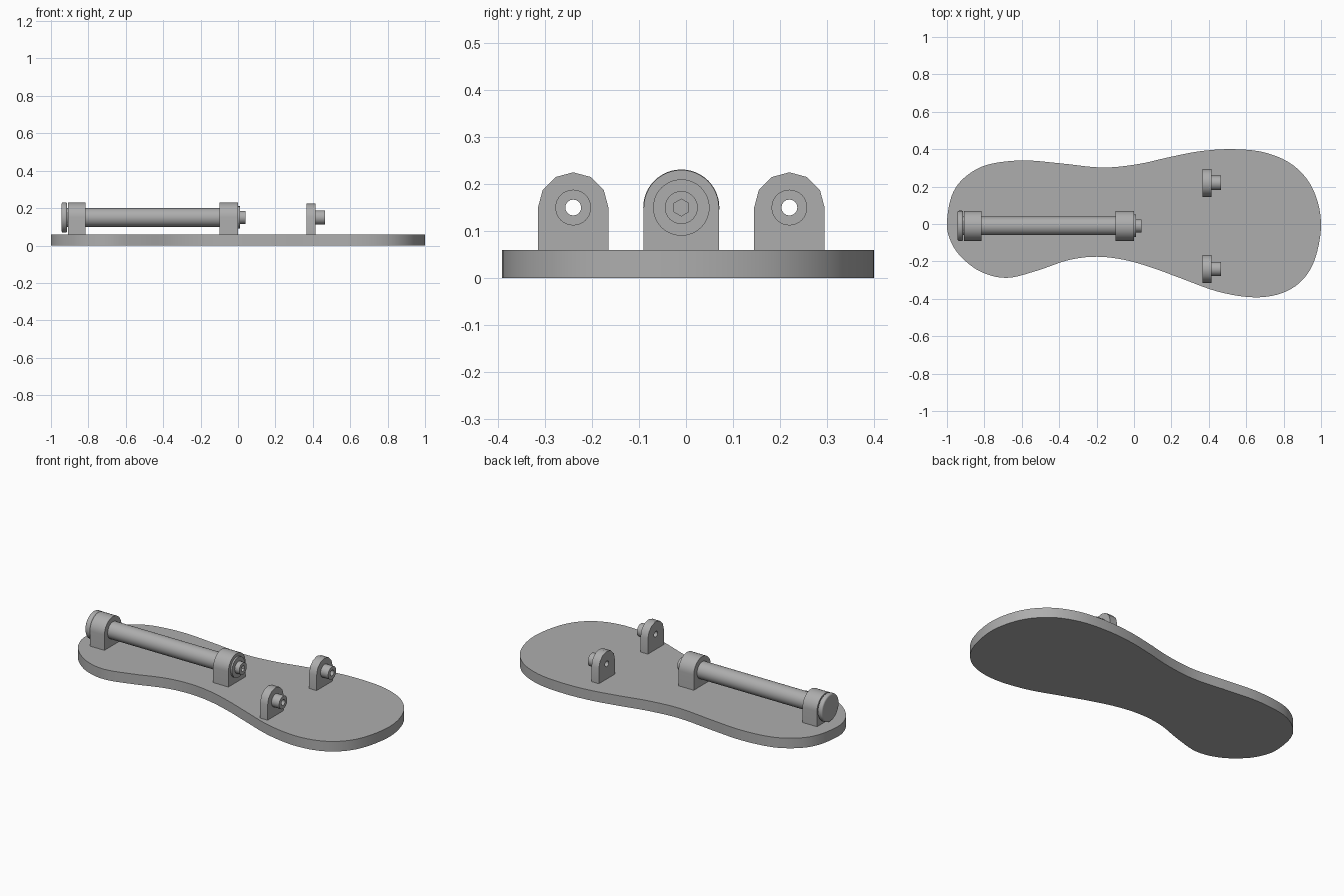
import bpy, bmesh
from math import sin, cos, pi, radians
from mathutils import Vector

cube = bpy.data.objects.get("Cube")
if cube:
    bpy.data.objects.remove(cube)

grey = bpy.data.materials.new("metal grey")
grey.use_nodes = True
grey.diffuse_color = (0.42, 0.42, 0.42, 1)
grey.node_tree.nodes["Principled BSDF"].inputs["Base Color"].default_value = grey.diffuse_color

AXLE_Y, AXLE_Z, BASE_TOP = -0.01, 0.15, 0.06


def circle(y, z, r, n=48, start=0.0):
    return [(y + r * cos(start + 2 * pi * i / n), z + r * sin(start + 2 * pi * i / n))
            for i in range(n)]


def arch(y, r, n):
    """Upright bracket outline with a rounded top."""
    top = [(y + r * cos(pi * i / n), AXLE_Z + r * sin(pi * i / n)) for i in range(n + 1)]
    return top + [(y - r, BASE_TOP), (y + r, BASE_TOP)]


def prism(name, loops, lo, hi, axis="x", bevel=0.0):
    """Extrude an outline, with optional hole loops, from lo to hi along an axis."""
    bm = bmesh.new()
    edges = []
    for loop in loops:
        vs = [bm.verts.new((lo, a, b) if axis == "x" else (a, b, lo)) for a, b in loop]
        edges += [bm.edges.new((v, vs[i - 1])) for i, v in enumerate(vs)]
    if len(loops) == 1:
        bm.faces.new(vs)
    else:
        bmesh.ops.triangle_fill(bm, edges=edges, use_beauty=True)
    shift = Vector((hi - lo, 0, 0)) if axis == "x" else Vector((0, 0, hi - lo))
    ext = bmesh.ops.extrude_face_region(bm, geom=bm.faces[:], use_keep_orig=True)
    bmesh.ops.translate(bm, vec=shift,
                        verts=[g for g in ext["geom"] if isinstance(g, bmesh.types.BMVert)])
    bmesh.ops.recalc_face_normals(bm, faces=bm.faces[:])
    mesh = bpy.data.meshes.new(name)
    bm.to_mesh(mesh)
    bm.free()
    mesh.materials.append(grey)
    ob = bpy.data.objects.new(name, mesh)
    bpy.context.collection.objects.link(ob)
    if bevel:
        mod = ob.modifiers.new("rounded rim", "BEVEL")
        mod.width, mod.segments, mod.limit_method = bevel, 3, "ANGLE"
    bpy.ops.object.select_all(action="DESELECT")
    ob.select_set(True)
    bpy.context.view_layer.objects.active = ob
    bpy.ops.object.shade_smooth_by_angle(angle=radians(35))
    return ob


def smooth_loop(points, steps=5):
    """Closed smooth curve through the points."""
    pts = [Vector(p) for p in points]
    n, out = len(pts), []
    for i in range(n):
        a, b, c, d = (pts[(i + k) % n] for k in (-1, 0, 1, 2))
        for s in range(steps):
            t = s / steps
            p = (2 * b + (c - a) * t + (2 * a - 5 * b + 4 * c - d) * t ** 2
                 + (3 * b - a - 3 * c + d) * t ** 3) / 2
            out.append((p.x, p.y))
    return out


# Sole-shaped base plate
sole = [(-1, 0.01), (-0.975, 0.15), (-0.91, 0.245), (-0.79, 0.315), (-0.6, 0.34),
        (-0.4, 0.325), (-0.17, 0.302), (0.02, 0.32), (0.2, 0.36), (0.36, 0.39),
        (0.53, 0.4), (0.7, 0.382), (0.85, 0.315), (0.955, 0.19), (1, 0.01),
        (0.97, -0.18), (0.9, -0.3), (0.79, -0.37), (0.64, -0.392), (0.45, -0.362),
        (0.25, -0.29), (0.1, -0.235), (-0.05, -0.192), (-0.2, -0.175), (-0.35, -0.193),
        (-0.52, -0.25), (-0.68, -0.288), (-0.82, -0.255), (-0.93, -0.17), (-0.985, -0.08)]
prism("base_plate", [smooth_loop(sole)], 0, BASE_TOP, axis="z")

# Long rod held by two brackets
prism("rear_bracket", [arch(AXLE_Y, 0.08, 24)], -0.91, -0.815)
prism("middle_bracket", [arch(AXLE_Y, 0.08, 24)], -0.1, 0)
prism("rod", [circle(AXLE_Y, AXLE_Z, 0.05)], -0.92, 0.005)
prism("rod_end_cap", [circle(AXLE_Y, AXLE_Z, 0.081)], -0.943, -0.913, bevel=0.008)

# Washer and socket head on the rod tip
prism("washer", [circle(AXLE_Y, AXLE_Z, 0.06)], 0, 0.01)
prism("socket_head", [circle(AXLE_Y, AXLE_Z, 0.035),
                      circle(AXLE_Y, AXLE_Z, 0.018, 6, pi / 2)], 0.01, 0.04)

# Pair of small brackets, each with a drilled sleeve
for side, y in (("left", 0.22), ("right", -0.24)):
    hole = circle(y, AXLE_Z, 0.017, 16)
    prism(side + "_bracket", [arch(y, 0.075, 6), hole], 0.366, 0.415)
    prism(side + "_sleeve", [circle(y, AXLE_Z, 0.038, 32), hole], 0.415, 0.465)
